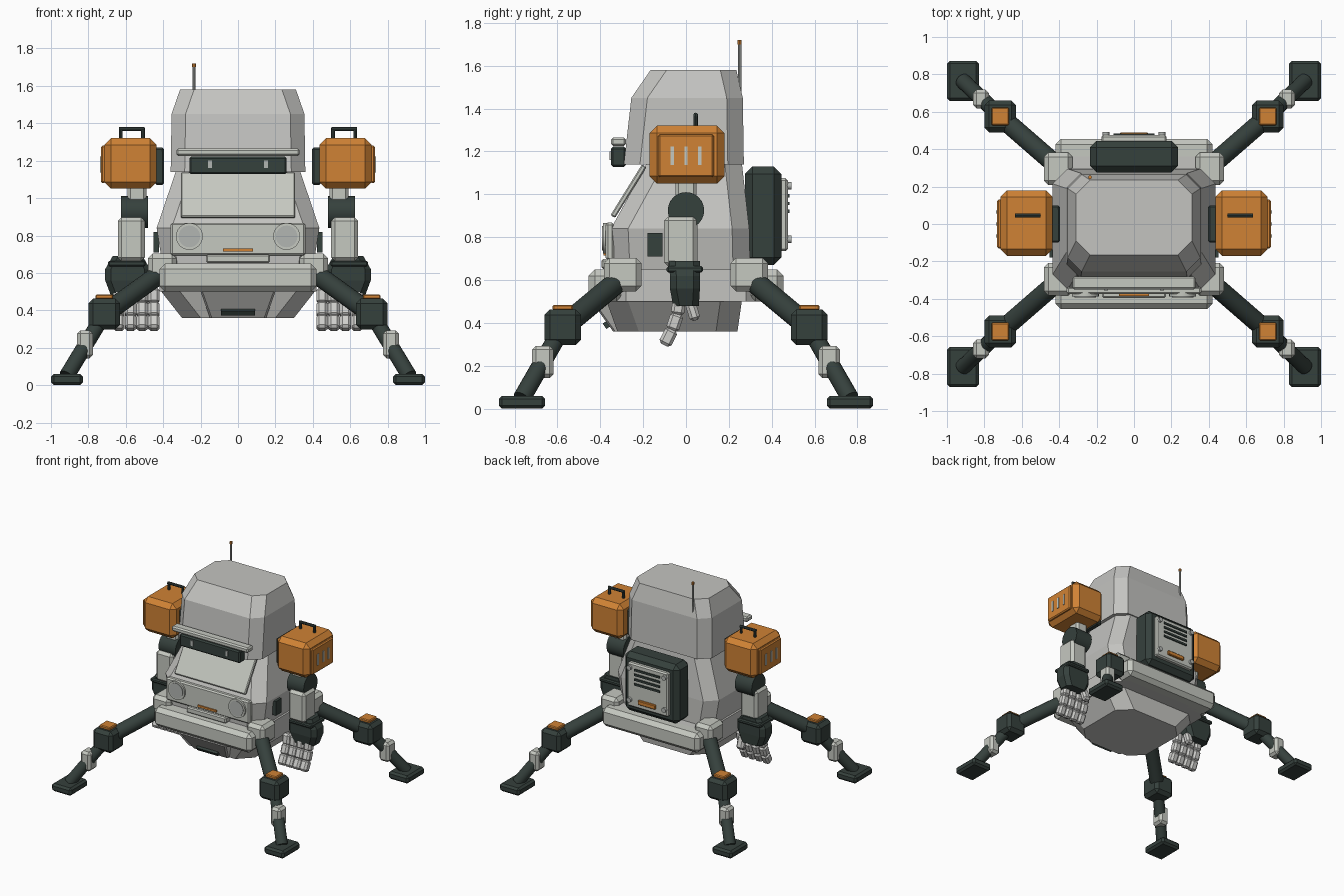
import bpy, bmesh, math
from mathutils import Vector, Matrix

if "Cube" in bpy.data.objects:
    bpy.data.objects.remove(bpy.data.objects["Cube"])


def material(name, rgb):
    m = bpy.data.materials.new(name)
    m.use_nodes = True
    m.diffuse_color = (*rgb, 1)
    m.node_tree.nodes["Principled BSDF"].inputs["Base Color"].default_value = (*rgb, 1)
    return m


HULL = material("hull grey", (0.55, 0.55, 0.53))
LIGHT = material("panel grey", (0.56, 0.58, 0.53))
PALE = material("finger grey", (0.62, 0.62, 0.60))
DARK = material("dark green grey", (0.036, 0.052, 0.046))
ORANGE = material("orange", (0.63, 0.225, 0.035))
LENS = material("lens grey", (0.45, 0.47, 0.45))


def finish(name, bm, mat):
    bmesh.ops.recalc_face_normals(bm, faces=bm.faces)
    mesh = bpy.data.meshes.new(name)
    bm.to_mesh(mesh)
    bm.free()
    mesh.materials.append(mat)
    ob = bpy.data.objects.new(name, mesh)
    bpy.context.collection.objects.link(ob)
    return ob


def box(name, centre, size, mat, bevel=0.0, tilt=0.0):
    """Chamfered box, tilted about x."""
    bm = bmesh.new()
    bmesh.ops.create_cube(bm, size=1)
    bmesh.ops.scale(bm, vec=size, verts=bm.verts)
    if bevel:
        bmesh.ops.bevel(bm, geom=bm.edges[:], offset=bevel, segments=1,
                        profile=0.5, affect='EDGES')
    bm.transform(Matrix.Translation(centre) @ Matrix.Rotation(tilt, 4, 'X'))
    return finish(name, bm, mat)


def rod(name, a, b, radius, mat, sides=16):
    """Straight cylinder between two points."""
    a, b = Vector(a), Vector(b)
    bm = bmesh.new()
    bmesh.ops.create_cone(bm, cap_ends=True, segments=sides, radius1=radius,
                          radius2=radius, depth=(b - a).length)
    turn = (b - a).to_track_quat('Z', 'Y').to_matrix().to_4x4()
    bm.transform(Matrix.Translation((a + b) / 2) @ turn)
    ob = finish(name, bm, mat)
    if sides > 8:
        bpy.context.view_layer.objects.active = ob
        ob.select_set(True)
        bpy.ops.object.shade_smooth_by_angle(angle=math.radians(35))
        ob.select_set(False)
    return ob


def loft(name, sections, mat, cut=0.08, x=0.0):
    """Stack of corner-cut rectangles: (z, half width, front y, back y)."""
    bm = bmesh.new()
    rings = []
    for z, h, f, b in sections:
        c = cut
        outline = [(-h + c, f), (h - c, f), (h, f + c), (h, b - c),
                   (h - c, b), (-h + c, b), (-h, b - c), (-h, f + c)]
        rings.append([bm.verts.new((x + px, py, z)) for px, py in outline])
    for low, high in zip(rings, rings[1:]):
        for i in range(8):
            j = (i + 1) % 8
            bm.faces.new((low[i], low[j], high[j], high[i]))
    bm.faces.new(rings[0])
    bm.faces.new(rings[-1])
    return finish(name, bm, mat)


# Hull
loft("head", [(1.14, .36, -.29, .27), (1.45, .355, -.255, .265),
              (1.58, .31, -.165, .235)], HULL, 0.075)
loft("torso", [(.62, .40, -.34, .30), (.84, .435, -.35, .295),
               (1.15, .33, -.18, .26)], HULL)
loft("deck", [(.5, .42, -.36, .36), (.65, .42, -.36, .36)], HULL)
loft("belly", [(.36, .30, -.32, .24), (.5, .41, -.37, .26)], HULL, 0.1)
loft("chin", [(.36, .15, -.34, -.2), (.5, .2, -.44, -.2)], HULL, 0.01)
box("chin_slot", (0, -.372, .39), (.18, .02, .03), DARK, 0, .6)
for side, y in (("front", -1), ("back", 1)):
    box(side + "_bumper", (0, y * .375, .575), (.84, .16, .15), LIGHT, .03)
box("front_step", (0, -.36, .675), (.34, .07, .045), LIGHT, .008)

# Face
box("brow_bar", (0, -.315, 1.245), (.66, .07, .04), LIGHT, .01)
box("visor", (0, -.315, 1.175), (.52, .07, .095), DARK, .01)
slope = math.atan2(.155, .25)
box("face_panel", (0, -.268, 1.015), (.61, .025, .28), LIGHT, .006, -slope)
box("lamp_panel", (0, -.355, .78), (.72, .04, .175), LIGHT, .01)
box("face_stripe", (0, -.378, .722), (.16, .012, .016), ORANGE)
for s in (-1, 1):
    box("visor_eye", (s * .15, -.352, 1.18), (.02, .008, .04), LENS)
    rod("lamp_ring", (s * .26, -.36, .795), (s * .26, -.388, .795), .072, LIGHT, 24)
    rod("lamp_lens", (s * .26, -.36, .795), (s * .26, -.392, .795), .058, LENS, 24)
    box("side_window", (s * .437, -.145, .765), (.03, .07, .11), DARK)

# Antenna
rod("antenna", (-.235, .25, 1.45), (-.235, .25, 1.70), .008, LENS, 8)
rod("antenna_tip", (-.235, .25, 1.70), (-.235, .25, 1.72), .01, ORANGE, 8)

# Backpack
box("backpack", (0, .36, .9), (.47, .17, .46), DARK, .035)
box("backpack_panel", (0, .455, .905), (.35, .04, .34), LIGHT, .01)
for i in range(4):
    box("backpack_vent", (0, .477, .92 + i * .037), (.22, .012, .016), DARK)
box("backpack_latch", (0, .48, .79), (.15, .02, .035), ORANGE, .005)
for s in (-1, 1):
    for z in (.79, 1.04):
        rod("backpack_bolt", (s * .15, .46, z), (s * .15, .492, z), .018, LENS, 12)

# Legs
for sx in (-1, 1):
    for sy in (-1, 1):
        def at(x, y, z):
            return Vector((sx * x, sy * y, z))
        knee = at(.715, .575, .38)
        box("hip", at(.405, .295, .625), (.155, .175, .155), LIGHT, .025)
        rod("upper_leg", at(.41, .31, .6), knee, .052, DARK)
        box("knee", knee, (.17, .17, .165), DARK, .025)
        box("knee_cap", at(.715, .575, .472), (.095, .095, .025), ORANGE, .006)
        rod("lower_leg", knee, at(.915, .765, .05), .042, DARK)
        box("shin_guard", at(.818, .668, .218), (.085, .1, .15), LIGHT, .018)
        box("foot", at(.915, .765, .03), (.17, .215, .06), DARK, .015)

# Arms
finger_path = [(-.03, .515), (-.04, .44), (-.065, .368), (-.1, .3)]
for s in (-1, 1):
    box("shoulder_pod", (s * .575, .005, 1.185), (.28, .35, .27), ORANGE, .035)
    box("pod_cover", (s * .72, 0, 1.18), (.026, .26, .2), ORANGE, .008)
    box("pod_mount", (s * .42, 0, 1.17), (.05, .2, .2), DARK, .01)
    for i in (-1, 0, 1):
        box("pod_vent", (s * .733, i * .065, 1.18), (.01, .016, .085), LIGHT)
    for x in (.508, .627):
        rod("handle_post", (s * x, .045, 1.31), (s * x, .045, 1.375), .01, DARK, 8)
    rod("handle_grip", (s * .5, .045, 1.37), (s * .635, .045, 1.37), .011, DARK, 8)
    box("shoulder_link", (s * .54, 0, 1.01), (.1, .1, .13), LIGHT, .015)
    rod("elbow", (s * .48, 0, .925), (s * .625, 0, .925), .085, DARK, 24)
    box("upper_arm", (s * .57, -.025, .78), (.145, .155, .235), LIGHT, .02)
    box("wrist_flange", (s * .595, -.005, .65), (.2, .17, .03), DARK, .008)
    loft("forearm", [(.48, .09, -.06, .06), (.56, .12, -.075, .065),
                     (.62, .12, -.075, .065), (.69, .08, -.08, .065)],
         DARK, .03, s * .59)
    # Fingers
    for i in range(4):
        x = s * (.45 + i * .062)
        for (y0, z0), (y1, z1) in zip(finger_path, finger_path[1:]):
            length = math.hypot(y1 - y0, z1 - z0) + .008
            box("finger_joint", (x, (y0 + y1) / 2, (z0 + z1) / 2),
                (.06, .062, length), PALE, .014, math.atan2(y1 - y0, z0 - z1))
    box("thumb", (s * .5, .03, .46), (.06, .05, .1), PALE, .014, .3)
